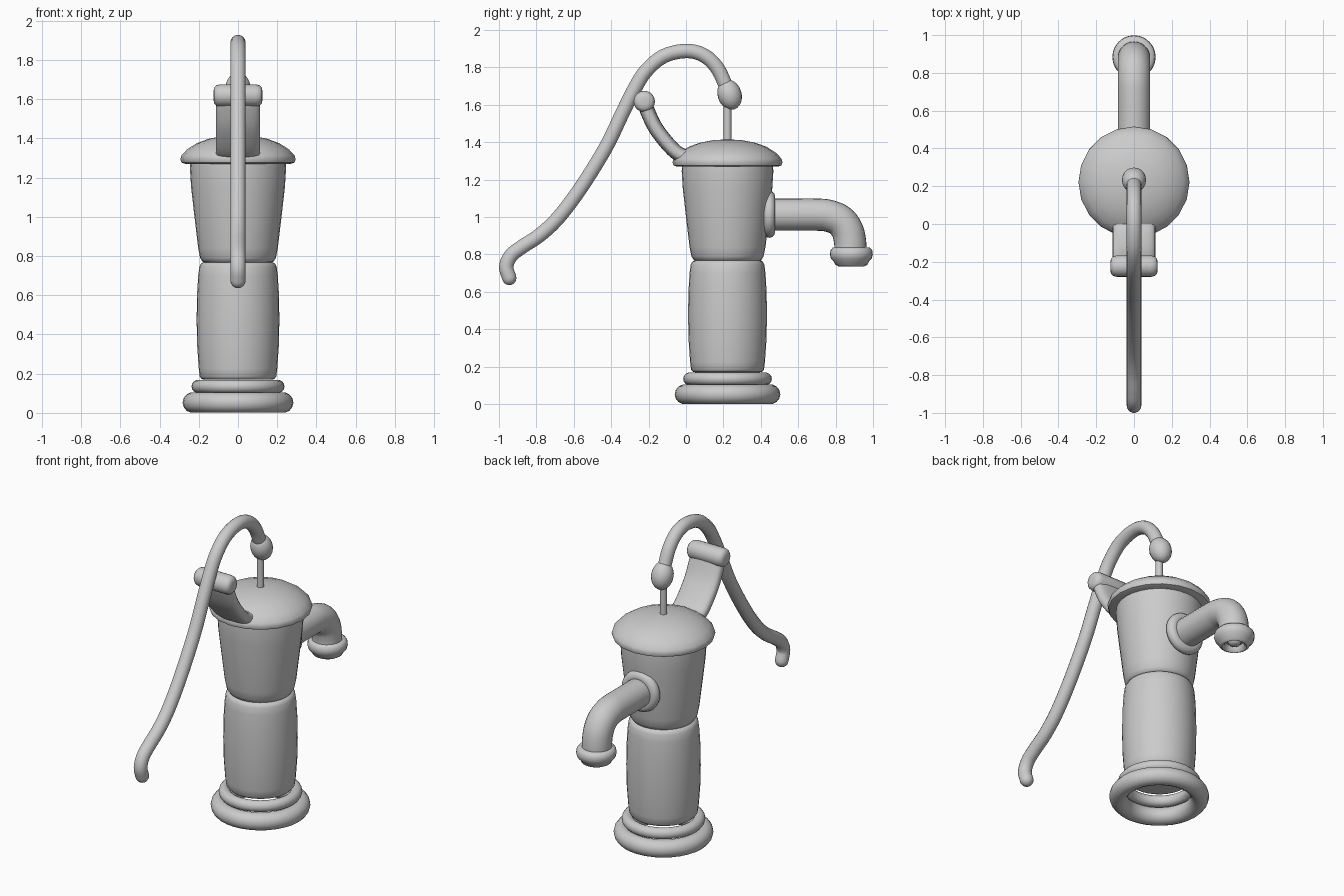
import bpy, bmesh
from math import sin, cos, pi, radians
from mathutils import Vector, Matrix

if "Cube" in bpy.data.objects:
    bpy.data.objects.remove(bpy.data.objects["Cube"])

CY = 0.222  # y of the pump's vertical axis


def finish(name, bm):
    bmesh.ops.recalc_face_normals(bm, faces=bm.faces)
    me = bpy.data.meshes.new(name)
    bm.to_mesh(me)
    bm.free()
    ob = bpy.data.objects.new(name, me)
    bpy.context.collection.objects.link(ob)
    bpy.ops.object.select_all(action='DESELECT')
    ob.select_set(True)
    bpy.context.view_layer.objects.active = ob
    bpy.ops.object.shade_smooth_by_angle(angle=radians(50))
    return ob


def skin(name, rings, closed=False):
    """Join equal rings of points with quads; cap the ends unless closed."""
    bm = bmesh.new()
    vs = [[bm.verts.new(p) for p in r] for r in rings]
    n = len(vs[0])
    for k in range(len(vs) if closed else len(vs) - 1):
        a, b = vs[k], vs[(k + 1) % len(vs)]
        for i in range(n):
            j = (i + 1) % n
            bm.faces.new((a[i], a[j], b[j], b[i]))
    if not closed:
        bm.faces.new(vs[0])
        bm.faces.new(vs[-1])
    return finish(name, bm)


def lathe(name, profile, origin=(0, CY, 0), rot=None, seg=32, closed=False):
    """Turn an (r, z) profile around the local z axis."""
    m = Matrix.Translation(origin) @ (rot or Matrix.Identity(4))
    rings = [[m @ Vector((r * cos(2 * pi * i / seg), r * sin(2 * pi * i / seg), z))
              for i in range(seg)] for r, z in profile]
    return skin(name, rings, closed)


def ring(name, major, minor, z, depth=None, **kw):
    """Torus with an optional different half-height."""
    depth = depth or minor
    pts = [(major + minor * cos(2 * pi * k / 14), z + depth * sin(2 * pi * k / 14))
           for k in range(14)]
    return lathe(name, pts, closed=True, **kw)


def spline(pts, steps=5):
    p = [Vector((0, y, z)) for y, z in pts]
    p = [2 * p[0] - p[1]] + p + [2 * p[-1] - p[-2]]
    out = []
    for a, b, c, d in zip(p, p[1:], p[2:], p[3:]):
        for k in range(steps):
            t = k / steps
            out.append(0.5 * (2 * b + (c - a) * t + (2 * a - 5 * b + 4 * c - d) * t * t
                              + (3 * b - a - 3 * c + d) * t ** 3))
    return out + [p[-2]]


def sweep(name, pts, rx, rn, seg=18, round_start=False, power=1.0):
    """Sweep an oval (half-width rx along x, half-thickness rn) along a y-z path."""
    path = spline(pts)
    stations = []
    for i, c in enumerate(path):
        t = (path[min(i + 1, len(path) - 1)] - path[max(i - 1, 0)]).normalized()
        stations.append((c, t, 1.0))
    if round_start:
        c, t, _ = stations[0]
        stations = [(c - t * rn * cos(a), t, sin(a))
                    for a in (0.12, 0.45, 0.8, 1.2)] + stations

    def sp(v):
        return (1 if v >= 0 else -1) * abs(v) ** power
    rings = []
    for c, t, s in stations:
        n = Vector((1, 0, 0)).cross(t)
        rings.append([c + Vector((rx * s * sp(cos(2 * pi * k / seg)), 0, 0))
                      + n * rn * s * sp(sin(2 * pi * k / seg)) for k in range(seg)])
    return skin(name, rings)


# base mouldings
ring("base_ring_lower", 0.23, 0.0525, 0.0525)
ring("base_ring_upper", 0.203, 0.034, 0.135)

# column and barrel
lathe("column", [(0.17, 0.17), (0.185, 0.172), (0.195, 0.185), (0.2, 0.225), (0.208, 0.34),
                 (0.211, 0.47), (0.209, 0.6), (0.203, 0.70), (0.197, 0.745), (0.188, 0.762),
                 (0.17, 0.77)])
lathe("barrel", [(0.165, 0.764), (0.18, 0.77), (0.193, 0.79), (0.203, 0.84), (0.222, 1.0),
                 (0.239, 1.15), (0.245, 1.245), (0.243, 1.28)])

# domed lid
lathe("lid", [(0.01, 1.415), (0.08, 1.411), (0.15, 1.397), (0.21, 1.375), (0.26, 1.343),
              (0.288, 1.313), (0.294, 1.293), (0.288, 1.276), (0.27, 1.27), (0.01, 1.27)], seg=20)

# spout with flange and mouth
ROT_Y = Matrix.Rotation(-pi / 2, 4, 'X')
ring("spout_flange", 0.09, 0.036, 0, depth=0.033, origin=(0, 0.445, 1.015), rot=ROT_Y)
sweep("spout", [(0.38, 1.013), (0.55, 1.013), (0.70, 1.013), (0.765, 1.006), (0.825, 0.98),
                (0.862, 0.93), (0.877, 0.87), (0.88, 0.80)], 0.086, 0.086, seg=24)
lathe("spout_mouth", [(0.08, 0.838), (0.1, 0.836), (0.112, 0.822), (0.115, 0.8), (0.109, 0.778),
                      (0.095, 0.764), (0.085, 0.745), (0.07, 0.737), (0.058, 0.745),
                      (0.052, 0.772), (0.04, 0.772), (0.03, 0.752), (0.01, 0.745)],
      origin=(0, 0.884, 0), seg=24)

# handle bracket and pivot bar
sweep("handle_bracket", [(0.04, 1.335), (-0.01, 1.325), (-0.07, 1.362), (-0.155, 1.465),
                         (-0.203, 1.56), (-0.222, 1.62)], 0.113, 0.04, seg=24, power=0.7)
half = [(0.02, 0.125), (0.04, 0.122), (0.052, 0.11), (0.057, 0.09)]
lathe("pivot_bar", [(r, -z) for r, z in half] + half[::-1], origin=(0, -0.223, 1.618),
      rot=Matrix.Rotation(pi / 2, 4, 'Y'), seg=20)

# curved handle
sweep("handle", [(-0.945, 0.675), (-0.961, 0.735), (-0.935, 0.795), (-0.875, 0.842),
                 (-0.78, 0.905), (-0.68, 1.0), (-0.56, 1.16), (-0.43, 1.37), (-0.345, 1.545),
                 (-0.278, 1.68), (-0.215, 1.78), (-0.12, 1.86), (0, 1.888), (0.095, 1.865),
                 (0.165, 1.80), (0.21, 1.71), (0.23, 1.665)], 0.039, 0.039, round_start=True)

# knuckle joining the handle to the piston rod
N = 12
lathe("handle_knuckle", [(max(0.004, 0.064 * sin(pi * k / N)), -0.083 * cos(pi * k / N))
                         for k in range(N + 1)],
      origin=(0, 0.233, 1.655), rot=Matrix.Rotation(radians(18), 4, 'X'), seg=20)
lathe("piston_rod", [(0.021, 1.38), (0.021, 1.64)], seg=16)
